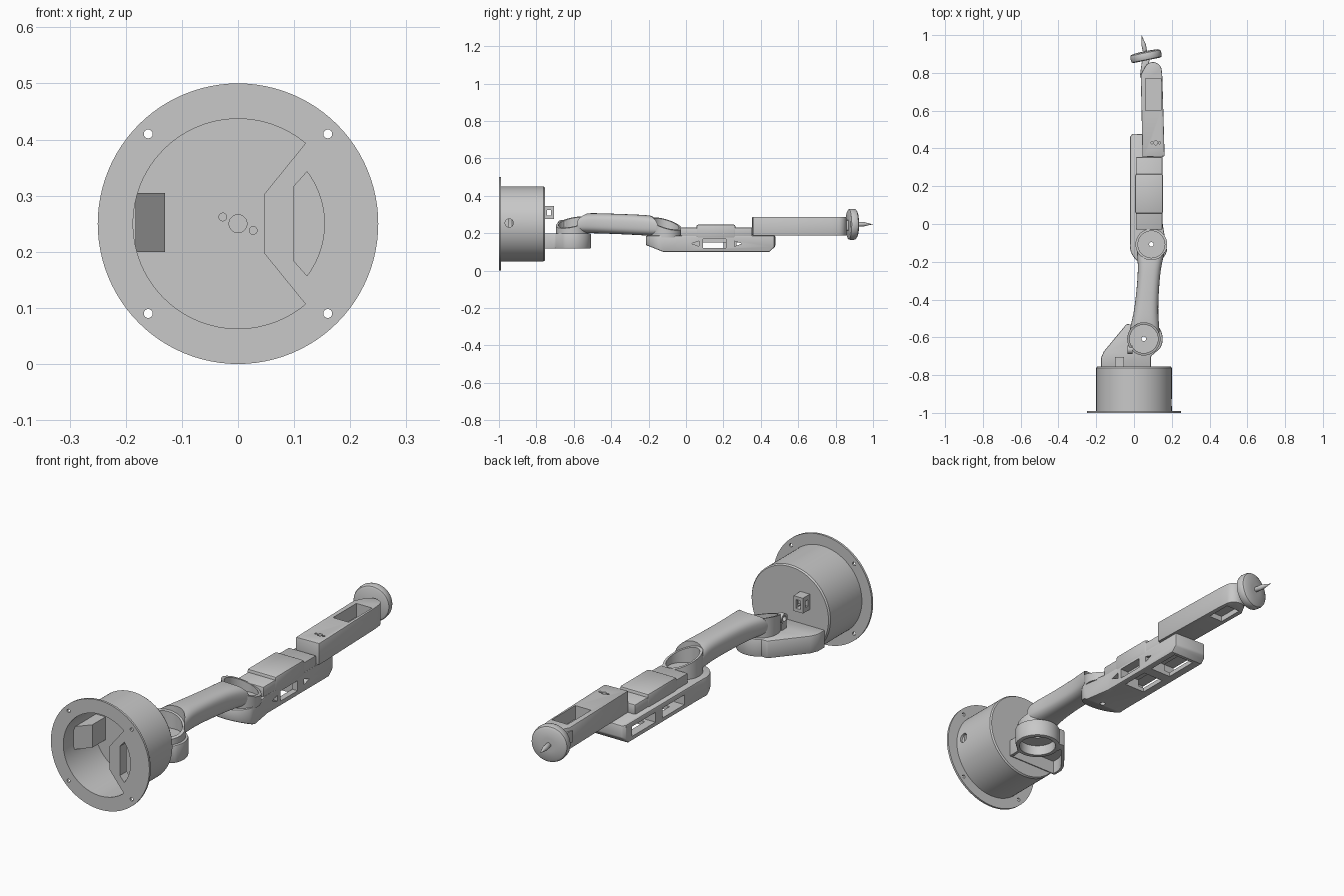
import bpy, bmesh, math
from mathutils import Vector, Matrix

if "Cube" in bpy.data.objects:
    bpy.data.objects.remove(bpy.data.objects["Cube"])

grey = bpy.data.materials.new("machine_grey")
grey.use_nodes = True
TONE = (0.58, 0.58, 0.58, 1)
grey.diffuse_color = TONE
grey.node_tree.nodes["Principled BSDF"].inputs["Base Color"].default_value = TONE


def finish(name, bm):
    bmesh.ops.recalc_face_normals(bm, faces=bm.faces)
    mesh = bpy.data.meshes.new(name)
    bm.to_mesh(mesh)
    bm.free()
    mesh.materials.append(grey)
    ob = bpy.data.objects.new(name, mesh)
    bpy.context.collection.objects.link(ob)
    return ob


def activate(ob):
    bpy.ops.object.select_all(action="DESELECT")
    ob.select_set(True)
    bpy.context.view_layer.objects.active = ob


def modify(ob, kind, **settings):
    activate(ob)
    mod = ob.modifiers.new(kind, kind)
    for key, value in settings.items():
        setattr(mod, key, value)
    bpy.ops.object.modifier_apply(modifier=mod.name)


def bevel(ob, width):
    modify(ob, "BEVEL", width=width, segments=2, limit_method="ANGLE", angle_limit=0.8)


def cut(ob, *cutters):
    for c in cutters:
        modify(ob, "BOOLEAN", operation="DIFFERENCE", solver="EXACT", object=c)
        bpy.data.objects.remove(c)


def arc(cx, cy, r, a, b, n=20):
    """Points on a circle from angle a to b in degrees."""
    steps = [math.radians(a + (b - a) * i / n) for i in range(n + 1)]
    return [(cx + r * math.cos(t), cy + r * math.sin(t)) for t in steps]


def prism(name, pts, lo, hi, axis="z"):
    """Extrude an outline along z (outline xy), y (outline xz) or x (outline yz)."""
    place = {"z": lambda u, v, w: (u, v, w),
             "y": lambda u, v, w: (u, w, v),
             "x": lambda u, v, w: (w, u, v)}[axis]
    bm = bmesh.new()
    face = bm.faces.new([bm.verts.new(place(u, v, lo)) for u, v in pts])
    new = bmesh.ops.extrude_face_region(bm, geom=[face])["geom"]
    shift = Vector(place(0, 0, hi - lo))
    bmesh.ops.translate(bm, vec=shift, verts=[g for g in new if isinstance(g, bmesh.types.BMVert)])
    return finish(name, bm)


def disc(name, u, v, r, lo, hi, axis="z", n=40):
    return prism(name, arc(u, v, r, 0, 360 - 360 / n, n - 1), lo, hi, axis)


def box(name, x0, x1, y0, y1, z0, z1):
    return prism(name, [(x0, y0), (x1, y0), (x1, y1), (x0, y1)], z0, z1)


def lathe(name, profile, centre, turn=0.0, n=64):
    """Spin a (radius, y) profile about the y axis."""
    bm = bmesh.new()
    verts = [bm.verts.new((r, y, 0)) for r, y in profile]
    edges = [bm.edges.new(p) for p in zip(verts, verts[1:])]
    bmesh.ops.spin(bm, geom=verts + edges, cent=(0, 0, 0), axis=(0, 1, 0),
                   angle=math.tau, steps=n, use_duplicate=False)
    bmesh.ops.remove_doubles(bm, verts=bm.verts, dist=1e-5)
    ob = finish(name, bm)
    ob.data.transform(Matrix.Translation(centre) @ Matrix.Rotation(turn, 4, "Z"))
    return ob


SHOULDER, ELBOW, AXIS = (0.052, -0.608), (0.092, -0.108), 0.25

# Hollow round base with flange, bolt holes and cable holes
base = lathe("base_drum", [(0, -.775), (.187, -.775), (.187, -1), (.25, -1), (.25, -.99),
                           (.2, -.99), (.2, -.762), (.195, -.755), (0, -.755)],
             (0, 0, AXIS), n=96)
for sx in (-1, 1):
    for sz in (-1, 1):
        cut(base, disc("bolt_hole", sx * .16, AXIS + sz * .16, .008, -1.1, -.98, "y", 16))
    cut(base, disc("pin_hole", sx * .027, AXIS - sx * .012, .007, -.79, -.765, "y", 16))
cut(base, disc("axle_hole", 0, AXIS, .016, -.79, -.765, "y", 24),
    disc("cable_hole", -.945, AXIS + .005, .022, .15, .25, "x", 24))

# Plate across one side of the base opening, with a slot through it
plate = prism("base_plate", [(.047, AXIS - .053)] + arc(0, AXIS, .189, -50, 50)
              + [(.047, AXIS + .053)], -1, -.95, "y")
cut(plate, prism("slot", [(.1, AXIS - .067)] + arc(0, AXIS, .154, -37, 37)
                 + [(.1, AXIS + .067)], -1.1, -.9, "y"))
prism("connector_block", [(-.183, -.93), (-.13, -.87), (-.13, -.77), (-.183, -.77)], .2, .305)

# Shoulder bracket: a hollow shell around a ring, open from below
bracket = prism("shoulder_bracket", [(-.175, -.76), (-.175, -.71), (-.16, -.675), (-.04, -.53)]
                + arc(*SHOULDER, .1, 130, -30) + [(.09, -.7), (.09, -.76)], .118, .2)
bevel(bracket, .006)
cut(bracket, disc("cup", *SHOULDER, .08, .1, .165),
    prism("hollow", [(-.16, -.75), (-.16, -.715), (-.148, -.682), (-.05, -.565)]
          + arc(*SHOULDER, .098, 165, 285) + [(.076, -.75)], .1, .18),
    disc("axle", *SHOULDER, .012, .1, .4, n=24))

# Cable clip on the drum and cable ring on the bracket
clip = box("cable_clip", -.1, -.052, -.76, -.705, .275, .345)
cut(clip, box("clip_gap", -.088, -.064, -.745, -.6, .29, .33),
    box("clip_side_gap", -.2, 0, -.742, -.722, .295, .325))
ring = disc("cable_ring", -.665, .25, .022, -.035, -.008, "x", 24)
cut(ring, disc("ring_hole", -.665, .25, .012, -.1, .1, "x", 24))
box("ring_post", -.032, -.011, -.683, -.647, .195, .233)

# Upper arm: rounded loft (y, half width, bottom, top)
sections = [(-.685, .02, .2, .235), (-.655, .058, .2, .265), (-.605, .083, .2, .296),
            (-.54, .078, .2, .308), (-.47, .062, .2, .308), (-.25, .057, .19, .3),
            (-.175, .07, .185, .295), (-.105, .079, .18, .272), (-.06, .06, .18, .245),
            (-.035, .02, .18, .225)]
bm = bmesh.new()
rings = []
for y, w, lo, hi in sections:
    t = (y - SHOULDER[1]) / (ELBOW[1] - SHOULDER[1])
    cx = SHOULDER[0] + t * (ELBOW[0] - SHOULDER[0])
    loop = []
    for c, s in arc(0, 0, 1, 0, 345, 23):
        c, s = (math.copysign(abs(q) ** .7, q) for q in (c, s))
        loop.append(bm.verts.new((cx + w * c, y, (lo + hi) / 2 + (hi - lo) / 2 * s)))
    rings.append(loop)
for a, b in zip(rings, rings[1:]):
    for i in range(len(a)):
        bm.faces.new((a[i - 1], a[i], b[i], b[i - 1]))
bm.faces.new(rings[0])
bm.faces.new(rings[-1])
arm = finish("upper_arm", bm)
modify(arm, "SUBSURF", levels=2)

# Joint cups at both ends of the arm, their rims tilted sideways and outwards
for name, joint, r, lo, floor, rim, lean in (
        ("shoulder", SHOULDER, .088, .195, .205, .258, .2),
        ("elbow", ELBOW, .084, .178, .195, .25, -.28)):
    cut(arm, disc("core", *joint, r - .003, .1, .4))
    hub = disc(name + "_hub", *joint, r, lo, .33)
    slope = box("rim_slope", -.2, .2, -.2, .2, 0, .2)
    shear = Matrix.Translation((*joint, rim))
    shear[2][0], shear[2][1] = -.3, lean
    slope.data.transform(shear)
    cut(hub, slope, disc("cup", *joint, r - .013, floor, .4),
        disc("axle", *joint, .012, .1, .4, n=24))
    for s in (-1, 1):
        cut(hub, disc("screw", joint[0] + s * .004, joint[1] + s * .028, .007, floor - .006, .4, n=16))

# Forearm beam with sloped ends and side and underside openings
beam = prism("forearm_beam", [(-.008, .478), (-.02, .462), (-.02, -.05)]
             + arc(.078, -.115, .1, 170, 345) + [(.152, 0), (.152, .472)], .1, .187)
cut(beam, prism("rear_slope", [(-.3, .15), (-.222, .14), (-.12, .1), (-.12, .05), (-.3, .05)], -.2, .4, "x"),
    prism("front_slope", [(.6, .14), (.48, .132), (.445, .1), (.445, .05), (.6, .05)], -.2, .4, "x"))
bevel(beam, .006)
cut(beam, box("slot", .11, .2, .09, .215, .122, .168),
    prism("notch_back", [(.03, .145), (.07, .158), (.07, .13)], .12, .2, "x"),
    prism("notch_front", [(.3, .145), (.26, .158), (.26, .13)], .12, .2, "x"),
    box("left_opening", -.1, .05, .04, .2, .12, .165),
    box("left_opening", -.1, .05, .25, .42, .12, .165),
    box("bottom_opening", .02, .125, .09, .22, .05, .15),
    box("bottom_opening", .02, .125, .27, .43, .05, .15),
    disc("axle", *ELBOW, .012, .05, .4, n=24))
saddle = box("forearm_saddle", .01, .15, -.03, .354, .18, .231)
bevel(saddle, .006)
cover = box("forearm_cover", .006, .154, .055, .265, .172, .246)
bevel(cover, .01)

# Wrist link with a top pocket and rounded tip
wrist = prism("wrist_link", [(.045, .354), (.162, .358), (.15, .78)]
              + arc(.1, .81, .047, 10, 150, 12) + [(.036, .79)], .187, .287)
bevel(wrist, .004)
cut(wrist, box("pocket", .062, .142, .6, .77, .225, .4),
    box("under_pocket", .06, .13, .68, .8, .1, .212),
    disc("screw", .115, .43, .011, .27, .4, n=20))
for s in (-1, 1):
    cut(wrist, disc("screw", .115 + s * .02, .43, .006, .27, .4, n=12))
yoke = prism("wrist_yoke", [(.03, .775), (.062, .775), (.085, .88), (.045, .885)], .215, .27)
bevel(yoke, .004)

# Tilted tool wheel and pointed tip
TILT, HUB = .2, (.063, .89, .248)
lathe("tool_wheel", [(0, -.024), (.072, -.024), (.08, -.02), (.083, -.012), (.083, .008),
                     (.08, .016), (.07, .022), (.03, .025), (0, .025)], HUB, TILT)
lathe("tool_tip", [(0, 0), (.011, .02), (.012, .06), (.006, .085), (0, .112)], HUB, TILT, 20)

# Smooth the rounded surfaces and keep machined edges crisp
for ob in list(bpy.context.collection.objects):
    if ob.type == "MESH" and grey.name in ob.data.materials:
        activate(ob)
        bpy.ops.object.shade_smooth_by_angle(angle=math.radians(32))
